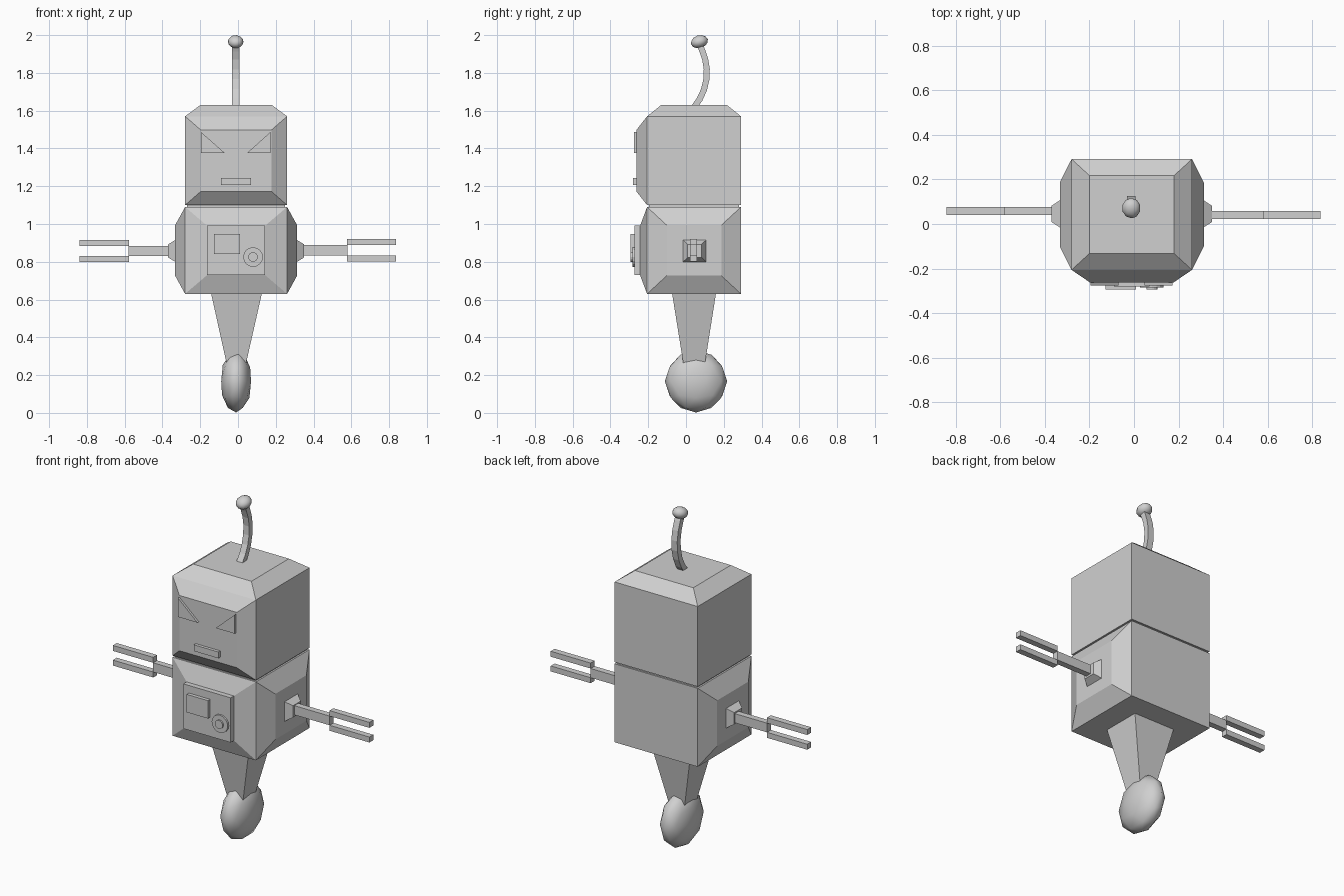
import bpy, bmesh, math
from mathutils import Vector, Matrix

if "Cube" in bpy.data.objects:
    bpy.data.objects.remove(bpy.data.objects["Cube"])

grey = bpy.data.materials.new("light grey metal")
grey.diffuse_color = (0.63, 0.63, 0.63, 1)
grey.use_nodes = True
grey.node_tree.nodes["Principled BSDF"].inputs["Base Color"].default_value = grey.diffuse_color


def finish(name, bm):
    bmesh.ops.recalc_face_normals(bm, faces=bm.faces)
    mesh = bpy.data.meshes.new(name)
    bm.to_mesh(mesh)
    bm.free()
    mesh.materials.append(grey)
    obj = bpy.data.objects.new(name, mesh)
    bpy.context.collection.objects.link(obj)
    return obj


def raise_face(bm, normal, height, scale):
    """Extrude the face pointing along normal and taper it around its centre."""
    n = Vector(normal)
    face = max((f for f in bm.faces if f.normal.dot(n) > 0.99),
               key=lambda f: f.calc_center_median().dot(n))
    top = bmesh.ops.extrude_discrete_faces(bm, faces=[face])["faces"][0]
    c = top.calc_center_median()
    for v in top.verts:
        v.co = c + (v.co - c) * scale + n * height
    bm.normal_update()


def box(name, x, y, z, raises=()):
    bm = bmesh.new()
    bmesh.ops.create_cube(bm, size=1)
    for v in bm.verts:
        v.co = [r[0] if c < 0 else r[1] for c, r in zip(v.co, (x, y, z))]
    bm.normal_update()
    for r in raises:
        raise_face(bm, *r)
    return finish(name, bm)


def loft(name, rings):
    """Skin a series of equal-length point rings and cap both ends."""
    bm = bmesh.new()
    loops = [[bm.verts.new(p) for p in ring] for ring in rings]
    n = len(loops[0])
    for a, b in zip(loops, loops[1:]):
        for i in range(n):
            j = (i + 1) % n
            bm.faces.new((a[i], a[j], b[j], b[i]))
    bm.faces.new(loops[0])
    bm.faces.new(loops[-1])
    return finish(name, bm)


def ball(name, centre, radii, tilt=0):
    bm = bmesh.new()
    bmesh.ops.create_icosphere(bm, subdivisions=2, radius=1)
    m = (Matrix.Translation(centre) @ Matrix.Rotation(tilt, 4, 'X')
         @ Matrix.Diagonal((*radii, 1)))
    bm.transform(m)
    for f in bm.faces:
        f.smooth = True
    return finish(name, bm)


def disc(name, x, z, radius, y0, y1):
    ring = [(x + radius * math.cos(i * math.tau / 16), z + radius * math.sin(i * math.tau / 16))
            for i in range(16)]
    return loft(name, [[(px, y, pz) for px, pz in ring] for y in (y0, y1)])


def rect(x, y, z):
    return [(x[0], y[0], z), (x[1], y[0], z), (x[1], y[1], z), (x[0], y[1], z)]


# Torso with tapered sides and a raised chest panel
box("torso", (-0.28, 0.26), (-0.206, 0.291), (0.63, 1.09), [
    ((1, 0, 0), 0.053, 0.58), ((-1, 0, 0), 0.053, 0.58),
    ((0, -1, 0), 0.037, 0.57), ((0, -1, 0), 0.03, 1.0)])
box("neck", (-0.27, 0.25), (-0.196, 0.281), (1.08, 1.11))

# Head with tapered face and crown
box("head", (-0.28, 0.26), (-0.206, 0.291), (1.10, 1.57), [
    ((0, -1, 0), 0.057, 0.69), ((0, 0, 1), 0.06, 0.70)])

# Slanted eyes and mouth
for name, outer, inner in (("left_eye", -0.196, -0.07), ("right_eye", 0.172, 0.048)):
    loft(name, [[(outer, y, 1.487), (outer, y, 1.376), (inner, y, 1.376)]
                for y in (-0.276, -0.255)])
box("mouth", (-0.09, 0.069), (-0.281, -0.255), (1.206, 1.243))

# Chest screen and dial
box("screen", (-0.127, 0.01), (-0.294, -0.265), (0.842, 0.947))
disc("dial", 0.08, 0.825, 0.052, -0.265, -0.284)
disc("dial_knob", 0.08, 0.825, 0.025, -0.275, -0.293)

# Arms: tapered socket, straight bar and two-pronged fork
for side, s, x0, tip, y, z in (("left", -1, 0.333, 0.84, 0.058, 0.857),
                               ("right", 1, 0.313, 0.837, 0.04, 0.861)):
    def span(a, b):
        return tuple(sorted((s * a, s * b)))
    box(side + "_socket", span(x0 - 0.02, x0), (-0.015, 0.106), (0.80, 0.915),
        [((s, 0, 0), 0.037, 0.6)])
    yr = (y - 0.018, y + 0.018)
    box(side + "_arm", span(x0 + 0.03, 0.579), yr, (z - 0.027, z + 0.027))
    for part, a, b in (("upper", 0.027, 0.059), ("lower", -0.059, -0.027)):
        box(f"{side}_{part}_prong", span(0.578, tip), yr, (z + a, z + b))

# Tapered leg and flattened wheel
loft("leg", [rect((-0.143, 0.127), (-0.074, 0.159), 0.635),
             rect((-0.06, 0.042), (-0.014, 0.1), 0.26)])
ball("wheel", (-0.01, 0.053, 0.167), (0.083, 0.165, 0.165))

# Curved square antenna rod
path = [(0.04, 1.615), (0.072, 1.66), (0.095, 1.71), (0.108, 1.765),
        (0.11, 1.82), (0.101, 1.875), (0.085, 1.92), (0.065, 1.965)]
pts = [Vector(p) for p in path]
rings = []
for i, p in enumerate(pts):
    t = (pts[min(i + 1, len(pts) - 1)] - pts[max(i - 1, 0)]).normalized()
    side = Vector((t.y, -t.x)) * 0.016
    a, b = p - side, p + side
    rings.append([(-0.031, a.x, a.y), (0.007, a.x, a.y), (0.007, b.x, b.y), (-0.031, b.x, b.y)])
loft("antenna_rod", rings)
ball("antenna_tip", (-0.012, 0.071, 1.965), (0.042, 0.047, 0.034), math.radians(17))
